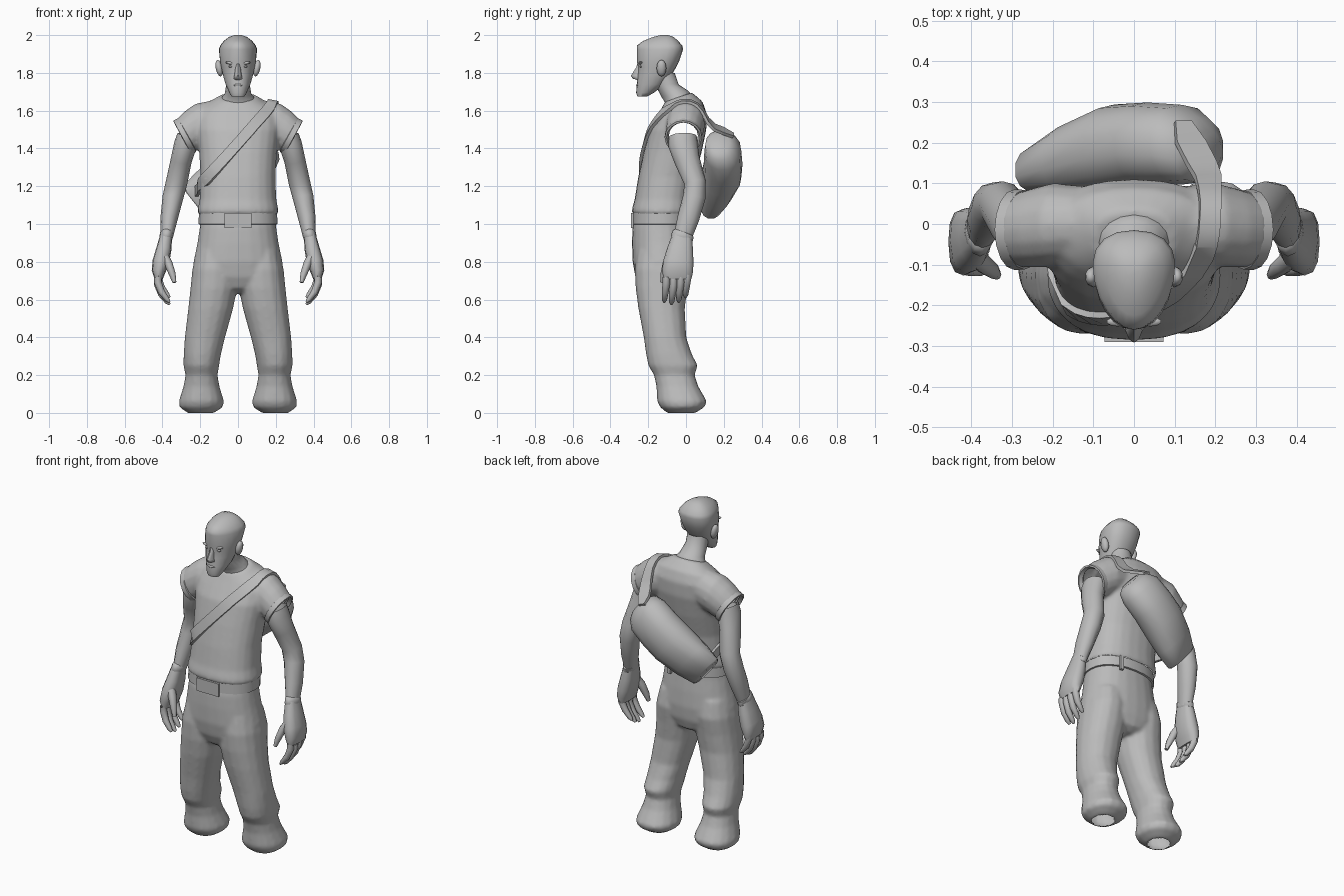
import bpy, bmesh, math
from mathutils import Vector, Matrix
from mathutils.bvhtree import BVHTree

if "Cube" in bpy.data.objects:
    bpy.data.objects.remove(bpy.data.objects["Cube"])

GREY = bpy.data.materials.new("plain grey")
GREY.diffuse_color = (.5, .5, .5, 1)
GREY.use_nodes = True
GREY.node_tree.nodes["Principled BSDF"].inputs["Base Color"].default_value = GREY.diffuse_color


def activate(ob):
    bpy.ops.object.select_all(action='DESELECT')
    ob.select_set(True)
    bpy.context.view_layer.objects.active = ob


def apply_all(ob):
    activate(ob)
    for m in list(ob.modifiers):
        bpy.ops.object.modifier_apply(modifier=m.name)


def finish(name, bm, mirror=False, angle=50):
    bmesh.ops.recalc_face_normals(bm, faces=bm.faces)
    me = bpy.data.meshes.new(name)
    bm.to_mesh(me)
    bm.free()
    me.materials.append(GREY)
    ob = bpy.data.objects.new(name, me)
    bpy.context.collection.objects.link(ob)
    activate(ob)
    bpy.ops.object.shade_smooth_by_angle(angle=math.radians(angle))
    if mirror:
        ob.modifiers.new("mirror", 'MIRROR').use_mirror_merge = False
    return ob


def blend(obs, is_open, voxel=.011, smooth=4):
    """Join overlapping solids into one soft garment, then open the ends chosen by a rule."""
    for o in obs:
        apply_all(o)
    for o in obs:
        o.select_set(True)
    ob = obs[0]
    bpy.context.view_layer.objects.active = ob
    bpy.ops.object.join()
    m = ob.modifiers.new("weld", 'REMESH')
    m.mode, m.voxel_size, m.use_smooth_shade = 'VOXEL', voxel, True
    s = ob.modifiers.new("soften", 'SMOOTH')
    s.factor, s.iterations = .5, smooth
    apply_all(ob)
    bm = bmesh.new()
    bm.from_mesh(ob.data)
    ends = [f for f in bm.faces if is_open(f.calc_center_median(), f.normal)]
    bmesh.ops.delete(bm, geom=ends, context='FACES')
    bm.to_mesh(ob.data)
    bm.free()
    return ob


def ring(c, a, b, d=(0, 0, 1), p=2.0, n=16, taper=0.0, tilt=0.0):
    """Superellipse across direction d; b runs along y, taper narrows the front."""
    d = Vector(d).normalized()
    v = Vector((0, 1, 0))
    v = (v - d * v.dot(d)).normalized()
    u = v.cross(d)
    pts = []
    for i in range(n):
        t = 2 * math.pi * i / n
        s, k = math.sin(t), math.cos(t)
        x = math.copysign(abs(s) ** (2 / p), s) * (1 + taper * k)
        y = math.copysign(abs(k) ** (2 / p), k)
        pts.append(Vector(c) + u * a * x + v * b * y + Vector((0, 0, tilt * b * y)))
    return pts


def slab(z, y0, y1, x0, x1, **kw):
    """Horizontal ring given by its extents."""
    return ring(((x0 + x1) / 2, (y0 + y1) / 2, z), (x1 - x0) / 2, (y1 - y0) / 2, **kw)


def loft(name, rings, mirror=False, angle=50, caps=(True, True)):
    bm = bmesh.new()
    vs = [[bm.verts.new(p) for p in r] for r in rings]
    n = len(vs[0])
    for r, q in zip(vs, vs[1:]):
        for i in range(n):
            bm.faces.new((r[i], r[(i + 1) % n], q[(i + 1) % n], q[i]))
    for on, r in zip(caps, (vs[0], vs[-1])):
        if on:
            bm.faces.new(r)
    return finish(name, bm, mirror, angle)


def tube(name, pts, p=2.0, n=12, caps=(False, True)):
    """Limb through (x, y, z, a, b) stations, rings square to the path."""
    c = [Vector(q[:3]) for q in pts]
    rings = []
    for i, q in enumerate(pts):
        d = c[min(i + 1, len(c) - 1)] - c[max(i - 1, 0)]
        rings.append(ring(c[i], q[3], q[4], d, p, n))
    return loft(name, rings, True, 50, caps)


def ellipsoid(name, c, s, rot=0.0, mirror=False):
    bm = bmesh.new()
    mat = Matrix.Translation(c) @ Matrix.Rotation(rot, 4, 'Y') @ Matrix.Diagonal((*s, 1))
    bmesh.ops.create_uvsphere(bm, u_segments=10, v_segments=6, radius=1, matrix=mat)
    return finish(name, bm, mirror)


def box(name, c, s, rot=0.0):
    bm = bmesh.new()
    mat = Matrix.Translation(c) @ Matrix.Rotation(rot, 4, 'Z') @ Matrix.Diagonal((*s, 1))
    bmesh.ops.create_cube(bm, size=1, matrix=mat)
    return finish(name, bm, False, 30)


# Shirt: body and sleeves blended, open at hem and sleeves, then rolled sleeve cuffs
OUT = Vector((.88, 0, -.48))
shirt = blend([loft("shirt", [slab(z, y0, y1, -w, w, p=2.3, n=24, tilt=t) for z, y0, y1, w, t in (
    (1.05, -.275, .025, .203, 0), (1.06, -.287, .034, .216, 0), (1.085, -.285, .037, .212, 0),
    (1.13, -.272, .034, .203, 0), (1.25, -.253, .047, .198, 0), (1.38, -.225, .083, .206, 0),
    (1.5, -.193, .108, .222, 0), (1.575, -.157, .11, .22, .08), (1.625, -.135, .088, .185, .2),
    (1.662, -.118, .04, .115, .35), (1.672, -.11, .03, .1, .35))]),
    loft("sleeve", [
        ring((.08, 0, 1.555), .11, .09, (1, 0, -.25)), ring((.2, -.002, 1.526), .114, .103, (1, 0, -.25)),
        ring((.25, -.01, 1.492), .108, .098, (.95, 0, -.35)), ring((.288, -.015, 1.464), .095, .092, OUT)], True)],
    lambda c, n: n.z < -.8 and c.z < 1.06 or abs(c.x) > .22 and n.dot((math.copysign(.88, c.x), 0, -.48)) > .92)
loft("sleeve_cuff", [ring((.287 + k * .88, -.014, 1.462 - k * .48), r, r - .003, OUT)
                     for k, r in ((-.025, .09), (-.02, .101), (.008, .102), (.01, .092), (-.01, .08))],
     True, 35, (False, False))

# Trousers: hips and baggy legs blended, open at the waist and bottoms
blend([loft("trousers", [slab(z, y0, y1, -w, w, p=2.25, n=24) for z, y0, y1, w in (
    (1.06, -.268, .01, .194), (.98, -.284, .014, .203), (.9, -.286, .022, .215), (.8, -.283, .027, .236),
    (.72, -.268, .02, .242), (.66, -.24, 0, .15), (.635, -.2, -.04, .04))]),
    loft("leg", [slab(z, y0, y1, x0, x1, p=2.2) for z, y0, y1, x0, x1 in (
        (.86, -.258, .005, .02, .218), (.76, -.272, .022, .004, .242), (.66, -.267, .007, .004, .252),
        (.55, -.252, -.006, .026, .264), (.4, -.224, .002, .068, .282), (.31, -.212, .032, .09, .288),
        (.25, -.2, .063, .1, .289), (.2, -.17, .046, .108, .278), (.14, -.157, .066, .098, .289),
        (.06, -.153, .112, .073, .314), (.03, -.137, .098, .081, .31), (0, -.1, .05, .127, .267))], True)],
    lambda c, n: n.z > .8 and c.z > 1.04 or
    c.z < .02 and ((abs(c.x) - .198) / .06) ** 2 + ((c.y + .025) / .064) ** 2 < 1)

# Belt, buckle and belt loop
loft("belt", [slab(z, -.273 - k, .012 + k, -.198 - k, .198 + k, p=2.25, n=24)
              for z, k in ((.997, 0), (.999, .011), (1.058, .009), (1.06, 0))], False, 35, (False, False))
box("buckle", (0, -.284, 1.018), (.145, .012, .078))
box("back_belt_loop", (.1, .014, 1.015), (.02, .016, .085), -.15)

# Arms, glove cuffs and hands
tube("arm", [(.262, -.018, 1.46, .062, .076), (.278, -.016, 1.42, .061, .078), (.3, .005, 1.34, .056, .068),
             (.325, .048, 1.22, .057, .058), (.345, .043, 1.14, .055, .06), (.365, .012, 1.03, .046, .058),
             (.378, -.018, .93, .033, .048)], caps=(False, False))
tube("wrist_cuff", [(.376, -.012, .955, .03, .05), (.377, -.014, .95, .036, .058),
                    (.382, -.022, .925, .035, .06), (.384, -.024, .915, .03, .05)], caps=(False, False))
tube("palm", [(.38, -.02, .94, .032, .052), (.392, -.03, .87, .04, .068), (.408, -.04, .8, .045, .08),
              (.42, -.045, .75, .037, .082), (.42, -.045, .71, .022, .074)], p=2.5)
for i, (y, dz) in enumerate(((-.1, 0), (-.062, -.012), (-.024, 0), (.012, .025))):
    tube(f"finger_{i + 1}", [(.424, y - .004, .72 + dz, .021, .02), (.424, y - .004, .69 + dz, .02, .02),
                             (.405, y - .01, .64 + dz, .018, .018), (.375, y - .014, .6 + dz, .013, .014),
                             (.362, y - .015, .586 + dz, .006, .007)], n=8)
tube("thumb", [(.395, -.075, .84, .022, .026), (.368, -.1, .79, .022, .024),
               (.348, -.115, .735, .018, .02), (.336, -.125, .69, .01, .012)], n=8)

# Neck and head
loft("neck", [slab(z, y0, y1, -w, w, tilt=t) for z, y0, y1, w, t in (
    (1.645, -.11, .03, .096, .35), (1.67, -.113, .022, .086, .35), (1.69, -.13, .008, .07, .25),
    (1.74, -.165, -.04, .062, 0), (1.8, -.185, -.06, .062, 0))], angle=80, caps=(False, False))
loft("head", [slab(z, y0, y1, -w, w, p=2.2, n=20, taper=t) for z, y0, y1, w, t in (
    (1.675, -.257, -.205, .034, 0), (1.695, -.264, -.17, .046, .05), (1.74, -.26, -.11, .066, .08),
    (1.79, -.256, -.075, .08, .12), (1.83, -.253, -.052, .088, .13), (1.86, -.26, -.037, .094, .17),
    (1.925, -.26, -.015, .098, .27), (1.945, -.26, -.02, .09, .3), (1.97, -.225, -.042, .071, .3),
    (1.99, -.175, -.065, .046, .25), (2.0, -.135, -.095, .02, .1))], angle=60)
loft("nose", [slab(z, y0, -.235, -w, w, n=8, taper=.2) for z, y0, w in (
    (1.855, -.257, .01), (1.83, -.263, .013), (1.785, -.292, .02), (1.77, -.283, .023), (1.762, -.257, .016))])
ellipsoid("ear", (.1, -.13, 1.825), (.019, .026, .045), .2, True)
ellipsoid("brow", (.04, -.24, 1.852), (.028, .012, .008), -.15, True)
ellipsoid("eye", (.038, -.238, 1.834), (.015, .009, .006), 0, True)
ellipsoid("mouth", (0, -.256, 1.735), (.026, .008, .007))

# Roll bag slung across the back, flat at its low end
A, B = Vector((.175, 0, 1.43)), Vector((-.23, 0, 1.11))
bag = []
for t, y, a, b in ((0, .18, .065, .05), (.04, .182, .1, .08), (.14, .195, .128, .098), (.35, .197, .132, .102),
                   (.55, .187, .132, .107), (.8, .158, .126, .088), (.985, .133, .112, .06), (1, .131, .1, .05)):
    c = A.lerp(B, t)
    bag.append(ring((c.x, y, c.z), a, b, B - A, 2.3, 14))
loft("roll_bag", bag, angle=45)

# Strap: a ribbon laid on the shirt, over the shoulder and down to the bag
tree = BVHTree.FromPolygons([v.co for v in shirt.data.vertices], [p.vertices[:] for p in shirt.data.polygons])


def lay(p, d):
    """Drop a point along d on to the shirt."""
    p, d = Vector(p), Vector(d)
    h = tree.ray_cast(p - d, d)
    if not h[0]:
        h = tree.find_nearest(p)
    return h[0] + h[1] * .008


pairs = []
for c in ((-.222, .09, 1.17), (-.21, .0, 1.185), (-.207, -.08, 1.2)):
    pairs.append([Vector(c) + Vector((0, 0, k)) for k in (.028, -.028)])
for i in range(13):
    t = i / 12
    x, z = -.175 + .345 * t, 1.225 + .395 * t
    pairs.append([lay((x - k * .75, -.1, z + k * .66), (0, 1, 0)) for k in (.028, -.028)])
for x, y in ((.176, -.05), (.182, -.02), (.185, .02), (.186, .05)):
    pairs.append([lay((x - k, y, 1.6), (0, 0, -1)) for k in (.026, -.026)])
for x, y, z, k in ((.186, .085, 1.605, .028), (.182, .115, 1.55, .032), (.165, .15, 1.515, .036),
                   (.14, .2, 1.495, .036), (.12, .25, 1.47, .02)):
    pairs.append([Vector((x - k, y, z + k * .3)), Vector((x + k, y, z - k * .5))])
bm = bmesh.new()
rows = [[bm.verts.new(p) for p in pr] for pr in pairs]
for r, q in zip(rows, rows[1:]):
    bm.faces.new((r[0], r[1], q[1], q[0]))
strap = finish("strap", bm)
solid = strap.modifiers.new("thickness", 'SOLIDIFY')
solid.thickness, solid.offset = .016, 0
apply_all(strap)
bpy.ops.object.shade_smooth_by_angle(angle=math.radians(40))
